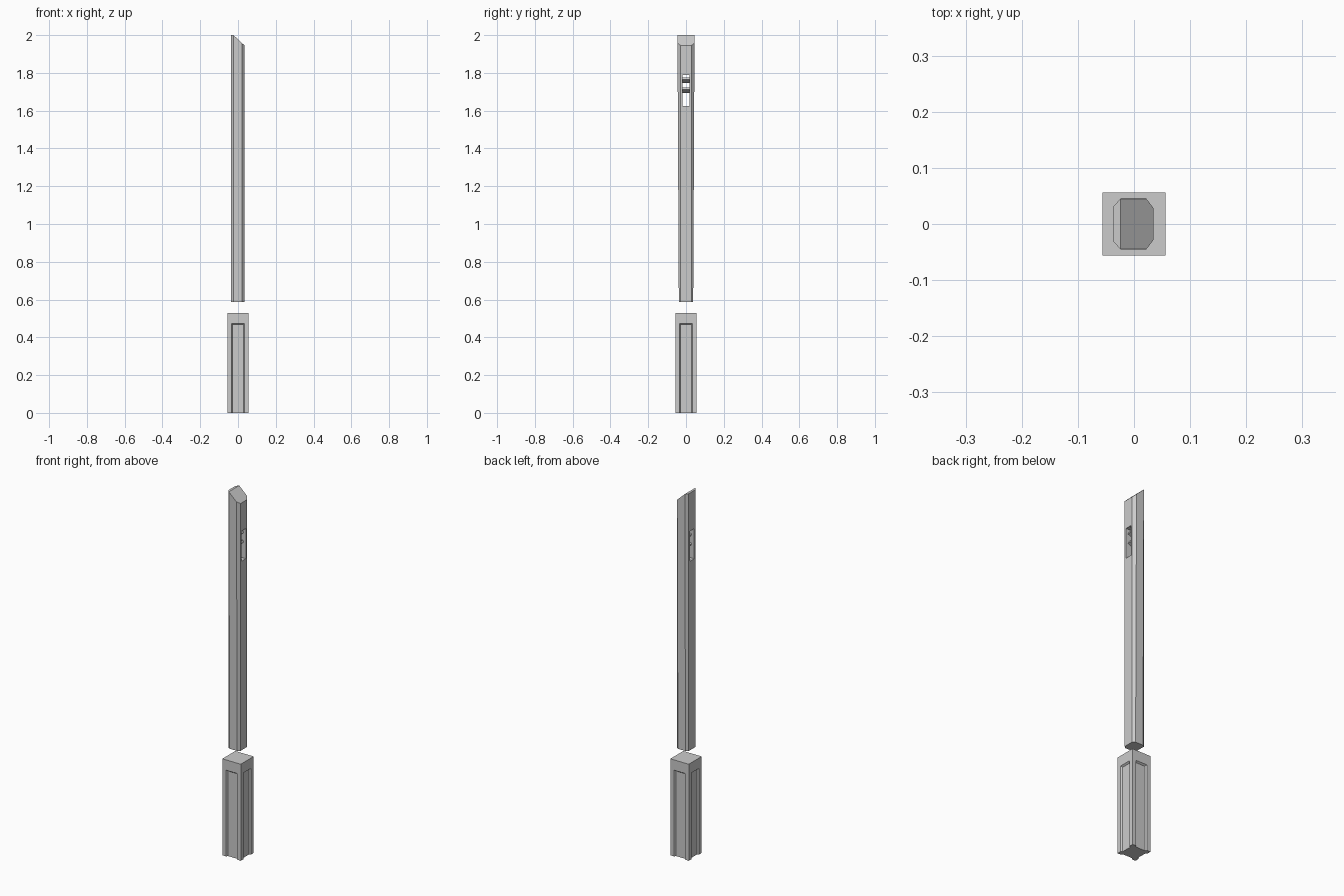
import bpy, bmesh, math
from mathutils import Matrix

if "Cube" in bpy.data.objects:
    bpy.data.objects.remove(bpy.data.objects["Cube"])


def make(name, verts, faces):
    mesh = bpy.data.meshes.new(name)
    mesh.from_pydata(verts, [], faces)
    bm = bmesh.new()
    bm.from_mesh(mesh)
    bmesh.ops.recalc_face_normals(bm, faces=bm.faces)
    bm.to_mesh(mesh)
    bm.free()
    obj = bpy.data.objects.new(name, mesh)
    bpy.context.collection.objects.link(obj)
    return obj


def loft(name, bottom, top):
    n = len(bottom)
    sides = [(i, (i + 1) % n, n + (i + 1) % n, n + i) for i in range(n)]
    return make(name, bottom + top,
                [tuple(range(n))[::-1], tuple(range(n, 2 * n))] + sides)


def box(name, x, y, z0, z1):
    ring = [(-x, -y), (x, -y), (x, y), (-x, y)]
    return loft(name, [(a, b, z0) for a, b in ring], [(a, b, z1) for a, b in ring])


def cut(target, cutter):
    cutter.hide_render = True
    mod = target.modifiers.new("cut", 'BOOLEAN')
    mod.operation = 'DIFFERENCE'
    mod.solver = 'EXACT'
    mod.object = cutter
    bpy.context.view_layer.objects.active = target
    bpy.ops.object.modifier_apply(modifier=mod.name)
    bpy.data.objects.remove(cutter, do_unlink=True)


# Base block with a tapered recess on each side, open at the bottom
H = 0.056
base = box("base_block", H, H, 0, 0.53)
for k in range(4):
    outer = [(H + .002, -.035, -.02), (H + .002, .035, -.02),
             (H + .002, .035, .475), (H + .002, -.035, .475)]
    inner = [(H - .009, -.028, -.02), (H - .009, .028, -.02),
             (H - .009, .028, .467), (H - .009, -.028, .467)]
    panel = loft("panel_cutter", inner, outer)
    panel.data.transform(Matrix.Rotation(k * math.pi / 2, 4, 'Z'))
    cut(base, panel)


# Upper post: chamfered section, slightly wider towards its slanted top
def section(w):
    half = [(.035, .028), (.022, w), (-.024, w), (-.037, .031)]
    return half + [(x, -y) for x, y in reversed(half)]


def top_z(x):
    return 2.0 - max(0, x + .024) * .055 / .059


low = [(x, y, .587) for x, y in section(.038)]
high = [(x, y, top_z(x)) for x, y in section(.045)]
post = loft("upper_post", low, high)
# split the top cap along the start of the slope
bm = bmesh.new()
bm.from_mesh(post.data)
ridge = [v for v in bm.verts if v.co.z > 1.9 and abs(v.co.x + .024) < 1e-4]
bmesh.ops.connect_verts(bm, verts=ridge)
bm.to_mesh(post.data)
bm.free()

# Slot running through the post from side to side
cut(post, box("slot_cutter", .08, .018, 1.625, 1.79))

# Louvre bars in the slot
for i, z in enumerate((1.76, 1.708)):
    bar = box("slot_bar_%d" % (i + 1), .022, .019, -.006, .006)
    bar.data.transform(Matrix.Translation((0, 0, z)) @ Matrix.Rotation(math.radians(-25), 4, 'Y'))
